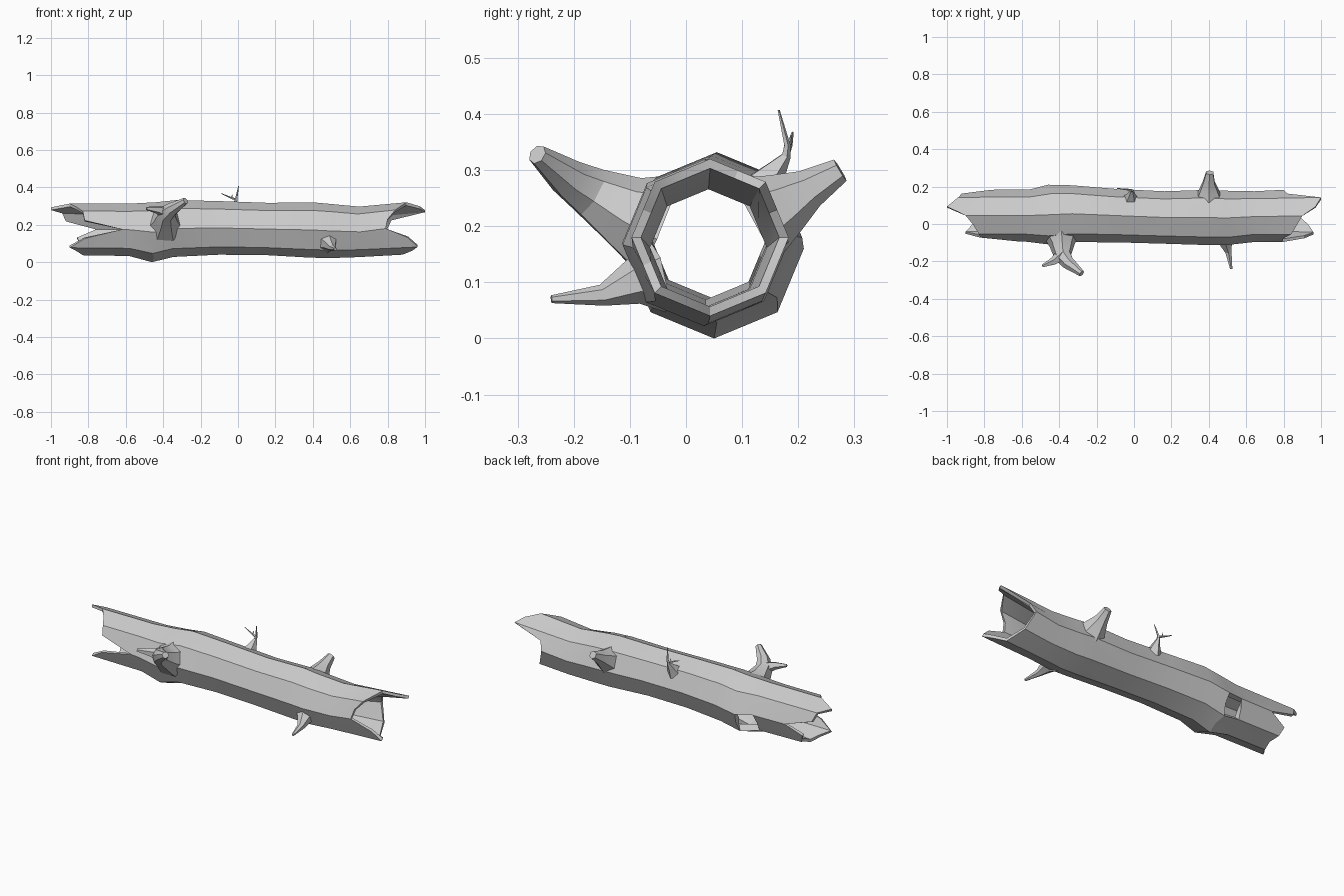
import bpy
import bmesh
import math
import random
from mathutils import Vector

random.seed(4)
cube = bpy.data.objects.get("Cube")
if cube:
    bpy.data.objects.remove(cube)

bark = bpy.data.materials.new("bark grey")
bark.use_nodes = True
GREY = (0.6, 0.6, 0.6, 1)
bark.diffuse_color = GREY
bark.node_tree.nodes["Principled BSDF"].inputs["Base Color"].default_value = GREY


def finish(bm, name):
    bmesh.ops.recalc_face_normals(bm, faces=bm.faces)
    mesh = bpy.data.meshes.new(name)
    bm.to_mesh(mesh)
    bm.free()
    mesh.materials.append(bark)
    obj = bpy.data.objects.new(name, mesh)
    bpy.context.collection.objects.link(obj)
    bpy.ops.object.select_all(action='DESELECT')
    obj.select_set(True)
    bpy.context.view_layer.objects.active = obj
    bpy.ops.object.shade_smooth_by_angle(angle=math.radians(25))
    return obj


# Hollow trunk: octagonal sections (x, centre y, centre z, radius)
SECTIONS = [
    (-0.85, 0.045, 0.175, 0.138), (-0.57, 0.045, 0.173, 0.14),
    (-0.45, 0.05, 0.16, 0.16), (-0.34, 0.055, 0.18, 0.152),
    (-0.1, 0.045, 0.183, 0.143), (0.15, 0.035, 0.177, 0.14),
    (0.4, 0.035, 0.172, 0.148), (0.5, 0.032, 0.167, 0.145),
    (0.65, 0.04, 0.162, 0.135), (0.9, 0.043, 0.18, 0.14),
]
# Broken ends: how far each strip reaches, from the top round by the front
RIGHT_TIPS = [0.9, 0.86, 0.83, 0.82, 0.62, 0.82, 0.9, 0.86,
              0.83, 0.82, 0.84, 0.86, 0.76, 0.92, 0.94, 1.0]
LEFT_TIPS = [0.9, 0.87, 0.84, 0.8, 0.79, 0.91, 0.96, 0.93,
             0.88, 0.86, 0.84, 0.82, 0.8, 0.82, 1.0, 0.97]
N = len(LEFT_TIPS)
LAST = len(SECTIONS) - 1


def shell(bm, thin_mid, thin_end):
    """Grid of trunk vertices, with each odd strip on the flat of the octagon."""
    grid = []
    for s, (x, cy, cz, r) in enumerate(SECTIONS):
        end = s in (0, LAST)
        ring = []
        for k in range(N):
            a = math.pi / 2 + math.tau * k / N
            rad = r * (thin_end if end else thin_mid)
            if k % 2:
                rad *= math.cos(math.tau / N)
            px = x
            if s == 0:
                px = -RIGHT_TIPS[k]
            elif s == LAST:
                px = LEFT_TIPS[k]
            elif k % 2 == 0:
                px += random.uniform(-0.015, 0.015)
            ring.append(bm.verts.new((px, cy + rad * math.cos(a), cz + rad * math.sin(a))))
        grid.append(ring)
    return grid


bm = bmesh.new()
outer = shell(bm, 1, 1)
inner = shell(bm, 0.77, 0.88)
HOLE = {(1, 10), (1, 11)}  # opening low on the back
for s in range(LAST):
    for k in range(N):
        j = (k + 1) % N
        if (s, k) in HOLE:
            continue
        for g in (outer, inner):
            bm.faces.new((g[s][k], g[s][j], g[s + 1][j], g[s + 1][k]))
for s in (0, LAST):
    for k in range(N):
        j = (k + 1) % N
        bm.faces.new((outer[s][k], outer[s][j], inner[s][j], inner[s][k]))
rim = [(1, 10), (1, 11), (1, 12), (2, 12), (2, 11), (2, 10)]
for (a, b), (c, d) in zip(rim, rim[1:] + rim[:1]):
    bm.faces.new((outer[a][b], outer[c][d], inner[c][d], inner[a][b]))
finish(bm, "hollow_trunk")


def branch(name, path, sides=6):
    """Tapered limb along points (x, y, z, radius)."""
    bm = bmesh.new()
    pts = [Vector(p[:3]) for p in path]
    rings = []
    for i, p in enumerate(pts):
        tangent = pts[min(i + 1, len(pts) - 1)] - pts[max(i - 1, 0)]
        tangent.normalize()
        u = tangent.cross(Vector((1, 0, 0))).normalized()
        v = tangent.cross(u)
        rings.append([bm.verts.new(p + path[i][3] * (
            u * math.cos(math.tau * k / sides) + v * math.sin(math.tau * k / sides)))
            for k in range(sides)])
    for a, b in zip(rings, rings[1:]):
        for k in range(sides):
            j = (k + 1) % sides
            bm.faces.new((a[k], a[j], b[j], b[k]))
    bm.faces.new(rings[0])
    bm.faces.new(rings[-1])
    finish(bm, name)


# Forked stump on the front
branch("front_stump", [(-0.39, -0.05, 0.2, 0.1), (-0.385, -0.11, 0.225, 0.068),
                       (-0.38, -0.17, 0.26, 0.047), (-0.35, -0.21, 0.285, 0.036),
                       (-0.28, -0.265, 0.328, 0.018)], 7)
branch("front_stump_fork", [(-0.38, -0.16, 0.265, 0.038), (-0.43, -0.2, 0.28, 0.022),
                            (-0.49, -0.225, 0.287, 0.008)], 5)

# Thin spur low on the front
branch("front_spur", [(0.48, -0.05, 0.11, 0.065), (0.49, -0.095, 0.1, 0.04),
                      (0.505, -0.15, 0.077, 0.019), (0.52, -0.24, 0.07, 0.007)])

# Stub on the back
branch("back_stub", [(0.4, 0.12, 0.21, 0.085), (0.4, 0.175, 0.24, 0.058),
                     (0.4, 0.22, 0.267, 0.036), (0.405, 0.275, 0.3, 0.022)])

# Upright twig with side shoots
branch("twig_base", [(-0.02, 0.13, 0.26, 0.045), (-0.015, 0.155, 0.295, 0.024),
                     (-0.012, 0.178, 0.325, 0.009), (-0.008, 0.18, 0.345, 0.006),
                     (0.003, 0.165, 0.407, 0.002)], 5)
branch("twig_side_shoot", [(-0.012, 0.18, 0.335, 0.007), (-0.04, 0.185, 0.345, 0.005),
                           (-0.09, 0.19, 0.367, 0.002)], 4)
branch("twig_small_shoot", [(-0.035, 0.184, 0.343, 0.004), (-0.03, 0.188, 0.362, 0.0015)], 4)
